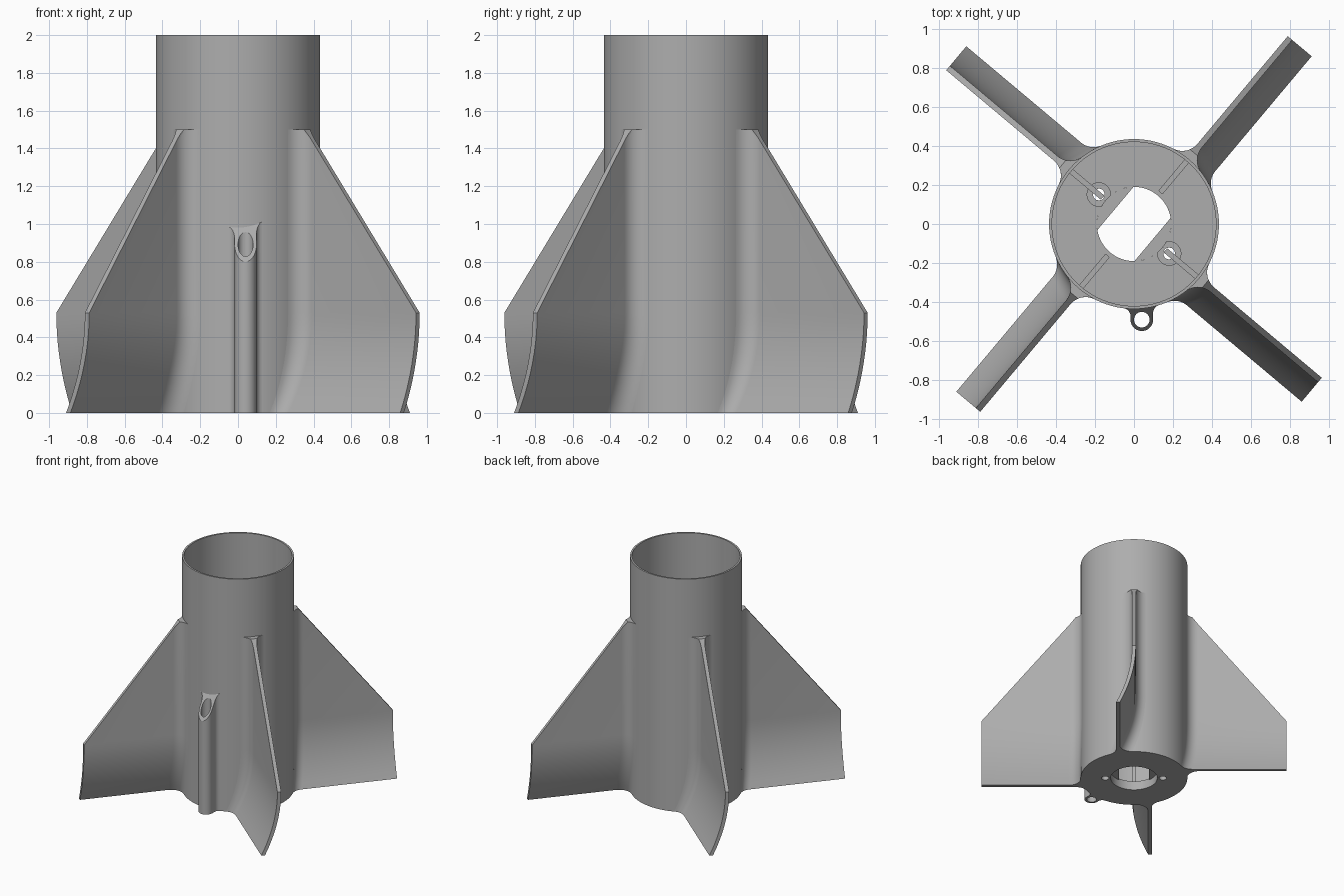
import bpy
import bmesh
from math import sin, cos, acos, atan2, sqrt, pi, radians
from mathutils import Vector

if "Cube" in bpy.data.objects:
    bpy.data.objects.remove(bpy.data.objects["Cube"], do_unlink=True)

grey = bpy.data.materials.new("plain grey")
grey.use_nodes = True
GREY = (0.42, 0.42, 0.42, 1)
grey.diffuse_color = GREY
grey.node_tree.nodes["Principled BSDF"].inputs["Base Color"].default_value = GREY

R_OUT, R_IN, R_HOLE = 0.435, 0.42, 0.19
HEIGHT, FLOOR = 2.0, 0.08
FIN_ANGLE = 50
FIN_TIP, FIN_KINK, FIN_TOP = 1.243, 0.53, 1.5


def finish(name, bm, smooth=True):
    bmesh.ops.recalc_face_normals(bm, faces=bm.faces)
    mesh = bpy.data.meshes.new(name)
    bm.to_mesh(mesh)
    bm.free()
    mesh.materials.append(grey)
    ob = bpy.data.objects.new(name, mesh)
    bpy.context.collection.objects.link(ob)
    bpy.ops.object.select_all(action='DESELECT')
    bpy.context.view_layer.objects.active = ob
    ob.select_set(True)
    if smooth:
        bpy.ops.object.shade_smooth_by_angle(angle=radians(30))
    return ob


def place(angle, u, n, z):
    """Point at u outward and n clockwise of a radial direction."""
    a = radians(angle)
    return Vector((u * cos(a) + n * sin(a), u * sin(a) - n * cos(a), z))


def fillet(centre, half, radius, side, limit, steps=8):
    """Concave arc from the tube wall to one side of a fin, cut at limit."""
    n0 = centre + side * (half + radius)
    u0 = sqrt((R_OUT + radius) ** 2 - n0 ** 2)
    start = atan2(-n0 * side, -u0) % (2 * pi)
    end = 1.5 * pi
    if limit < u0:
        end = 2 * pi - acos(max(-1, (limit - u0) / radius))
    arc = [start + (end - start) * i / steps for i in range(steps + 1)]
    return [(u0 + radius * cos(a), n0 + side * radius * sin(a)) for a in arc]


def loft(bm, rings):
    rows = [[bm.verts.new(p) for p in ring] for ring in rings]
    for low, high in zip(rows, rows[1:]):
        for i in range(len(low)):
            j = (i + 1) % len(low)
            bm.faces.new((low[i], low[j], high[j], high[i]))
    bm.faces.new(rows[0][::-1])
    bm.faces.new(rows[-1])


def cutter(x, y, radius, z0, z1):
    bm = bmesh.new()
    ring = [(x + radius * cos(a), y + radius * sin(a))
            for a in (2 * pi * i / 40 for i in range(40))]
    loft(bm, [[(px, py, z) for px, py in ring] for z in (z0, z1)])
    ob = finish("hole_cutter", bm, False)
    ob.hide_render = True
    ob.hide_viewport = True
    return ob


def cut(ob, tool):
    mod = ob.modifiers.new("hole", 'BOOLEAN')
    mod.operation = 'DIFFERENCE'
    mod.solver = 'EXACT'
    mod.object = tool


# Body tube with a pierced floor, lathed from its wall profile
bm = bmesh.new()
wall = [(R_OUT, 0), (R_OUT, HEIGHT), (R_IN, HEIGHT), (R_IN, FLOOR), (R_HOLE, FLOOR), (R_HOLE, 0)]
verts = [bm.verts.new((r, 0, z)) for r, z in wall]
edges = [bm.edges.new((verts[i - 1], verts[i])) for i in range(len(verts))]
bmesh.ops.spin(bm, geom=verts + edges, cent=(0, 0, 0), axis=(0, 0, 1),
               angle=2 * pi, steps=96, use_merge=True)
bmesh.ops.remove_doubles(bm, verts=bm.verts, dist=0.0001)
body = finish("body_tube", bm)
for side in (-1, 1):
    p = place(FIN_ANGLE + 90, 0.235 * side, 0, 0)
    cut(body, cutter(p.x, p.y, 0.03, -0.1, 0.2))
    cut(body, cutter(p.x, p.y, 0.06, FLOOR / 2, 0.2))

# Four swept fins, curling clockwise toward the bottom, filleted to the tube
levels = [FIN_KINK * i / 10 for i in range(11)] + [1.44, 1.455, 1.47, 1.485, FIN_TOP]
for k in range(4):
    angle = FIN_ANGLE + 90 * k
    bm = bmesh.new()
    rings = []
    for z in levels:
        curl = 0.13 * max(0, 1 - z / FIN_KINK) ** 2
        reach = FIN_TIP - 0.79 * max(0, z - FIN_KINK)
        sides = []
        for s in (-1, 1):
            pts = fillet(curl, 0.015, 0.1, s, reach)
            sides.append(pts + [(max(reach, pts[-1][0] + 0.0005), pts[-1][1])])
        rings.append([place(angle, u, n, z) for u, n in sides[0] + sides[1][::-1]])
    loft(bm, rings)
    finish("fin_%d" % (k + 1), bm)

    # Inner rib in line with each fin
    bm = bmesh.new()
    plan = [(0.21, -0.014), (0.425, -0.014), (0.425, 0.014), (0.21, 0.014)]
    loft(bm, [[place(angle, u, n, z) for u, n in plan] for z in (FLOOR - 0.005, 0.3)])
    finish("inner_rib_%d" % (k + 1), bm, False)

# Segments narrowing the centre hole on two opposite sides
for side in (0, 180):
    bm = bmesh.new()
    half = acos(0.124 / R_HOLE)
    arc = [half * (i / 8 - 1) for i in range(17)]
    loft(bm, [[place(FIN_ANGLE + 90 + side, R_HOLE * cos(a), R_HOLE * sin(a), z) for a in arc]
              for z in (FLOOR - 0.012, FLOOR - 0.004)])
    finish("hole_lip", bm, False)

# Guide tube on the front with a slanted mouth
LUG_X, LUG_OUT, LUG_R = 0.04, 0.49, 0.058
left, right = (fillet(-LUG_X, LUG_R, 0.04, s, 1) for s in (-1, 1))
bend = [pi * (i / 24 - 0.5) for i in range(25)]
nose = [(LUG_OUT + LUG_R * cos(a), -LUG_X + LUG_R * sin(a)) for a in bend]
plan = left + nose + right[::-1]
bm = bmesh.new()
loft(bm, [[place(-90, u, n, 0) for u, n in plan],
          [place(-90, u, n, 0.8 + 1.6 * (LUG_OUT + LUG_R - u)) for u, n in plan]])
lug = finish("guide_tube", bm)
cut(lug, cutter(LUG_X, -LUG_OUT, 0.04, -0.1, 1.2))
